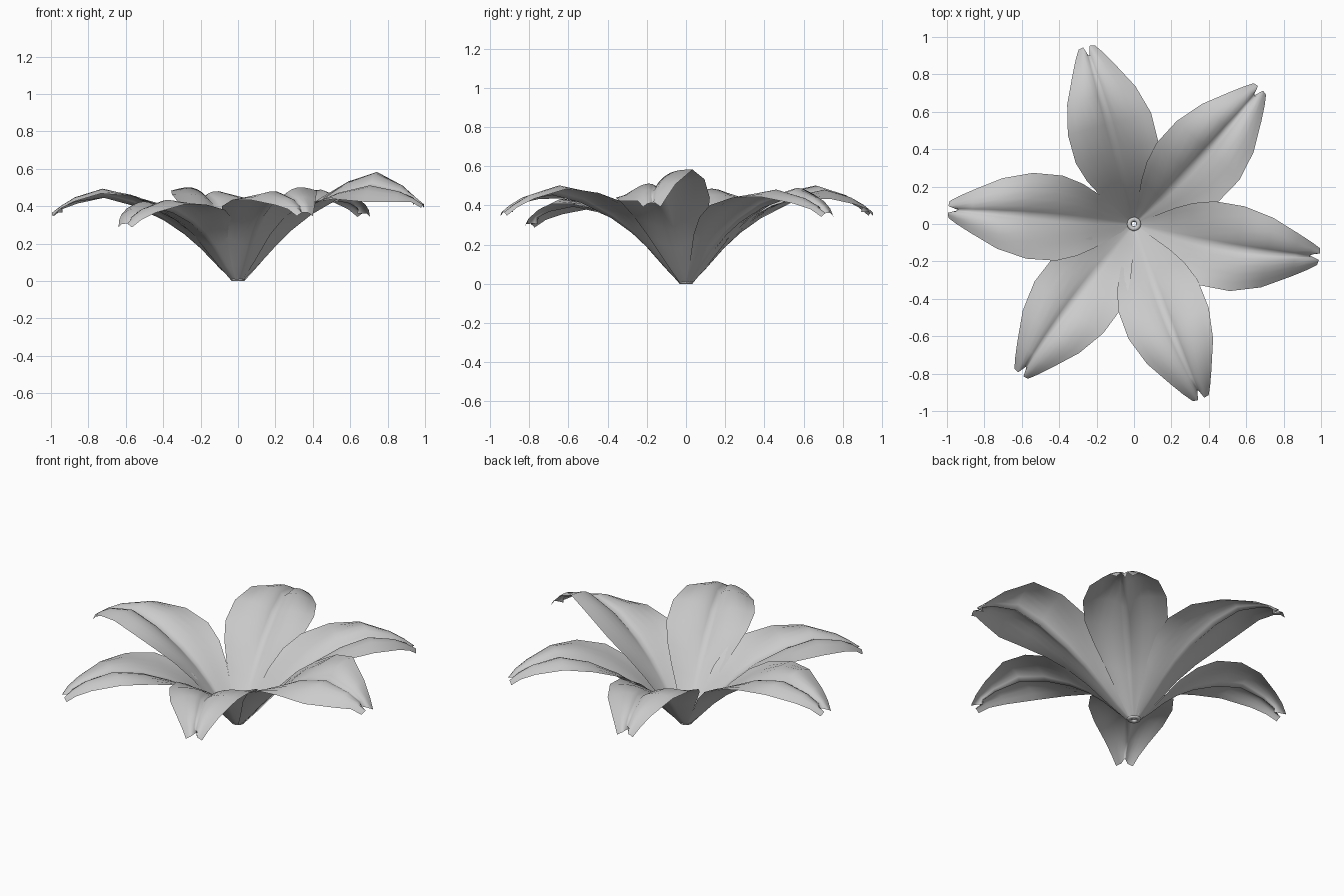
import bpy, bmesh, math
from mathutils import Matrix

if "Cube" in bpy.data.objects:
    bpy.data.objects.remove(bpy.data.objects["Cube"])

# Shared petal stations: radius, midrib height, half width, edge lift, lobe bulge
STATIONS = [
    (0.028, 0.002, 0.025, 0.003, 0.0),
    (0.10, 0.073, 0.073, 0.030, 0.0),
    (0.20, 0.180, 0.144, 0.070, 0.004),
    (0.29, 0.260, 0.193, 0.080, 0.010),
    (0.40, 0.335, 0.228, 0.070, 0.020),
    (0.56, 0.412, 0.230, 0.038, 0.034),
    (0.72, 0.453, 0.189, 0.005, 0.036),
    (0.87, 0.428, 0.115, -0.008, 0.020),
    (0.945, 0.395, 0.075, -0.008, 0.010),
    (1.0, 0.365, 0.045, -0.018, 0.004),
]
ACROSS = [-1, -0.8, -0.6, -0.4, -0.22, -0.1, 0, 0.1, 0.22, 0.4, 0.6, 0.8, 1]


def make_petal(name, angle, length, rise, tilt, bow, fold):
    """One petal with two rounded lobes, a midrib groove and a notched tip."""
    bm = bmesh.new()
    rows = []
    last = len(STATIONS) - 1
    for i, (r, z, half, lift, bulge) in enumerate(STATIONS):
        arch = math.sin(math.pi * r)
        grow = min(1, max(0, (r - 0.2) / 0.45))
        late = math.sin(math.pi * r ** 2.2) ** 2
        row = []
        for s in ACROSS:
            a = abs(s)
            x = r * length
            if i == last:
                x -= 0.06 * max(0, 1 - a / 0.4) + 0.008 * a
            y = s * half + bow * arch
            h = z + lift * a ** 1.6 + rise * grow + tilt * s * late
            h += bulge * math.sin(math.pi * a ** 0.75)
            h -= fold * arch * math.exp(-(s / 0.2) ** 2)
            row.append(bm.verts.new((x, y, h)))
        rows.append(row)
    for p, q in zip(rows, rows[1:]):
        for k in range(len(ACROSS) - 1):
            bm.faces.new((p[k], q[k], q[k + 1], p[k + 1]))
    bm.transform(Matrix.Rotation(math.radians(angle), 4, 'Z'))
    mesh = bpy.data.meshes.new(name)
    bm.to_mesh(mesh)
    bm.free()
    for p in mesh.polygons:
        p.use_smooth = True
    obj = bpy.data.objects.new(name, mesh)
    bpy.context.collection.objects.link(obj)


# Six petals: angle, length, rise, tilt, sideways bow, extra midrib fold
PETALS = [
    (105, 0.985, 0.00, 0.025, -0.012, 0.0),
    (47, 0.995, -0.005, 0.010, -0.022, 0.02),
    (-10, 1.010, 0.045, 0.080, -0.035, 0.0),
    (-69, 1.005, 0.00, 0.025, -0.018, 0.0),
    (-127, 1.010, -0.06, 0.010, -0.010, 0.0),
    (175.5, 1.000, 0.00, 0.010, 0.000, 0.01),
]
for n, spec in enumerate(PETALS):
    make_petal(f"petal_{n + 1}", *spec)

# Small ring holding the petals at the base
profile = [(0.012, 0.008), (0.018, 0.0), (0.034, 0.0), (0.038, 0.008),
           (0.032, 0.018), (0.02, 0.018)]
bm = bmesh.new()
N = 24
rings = [[bm.verts.new((r * math.cos(2 * math.pi * k / N),
                        r * math.sin(2 * math.pi * k / N), z))
          for k in range(N)] for r, z in profile]
for j in range(len(rings)):
    a, b = rings[j], rings[(j + 1) % len(rings)]
    for k in range(N):
        f = bm.faces.new((a[k], a[(k + 1) % N], b[(k + 1) % N], b[k]))
        f.smooth = True
bmesh.ops.recalc_face_normals(bm, faces=bm.faces)
mesh = bpy.data.meshes.new("base_ring")
bm.to_mesh(mesh)
bm.free()
bpy.context.collection.objects.link(bpy.data.objects.new("base_ring", mesh))
